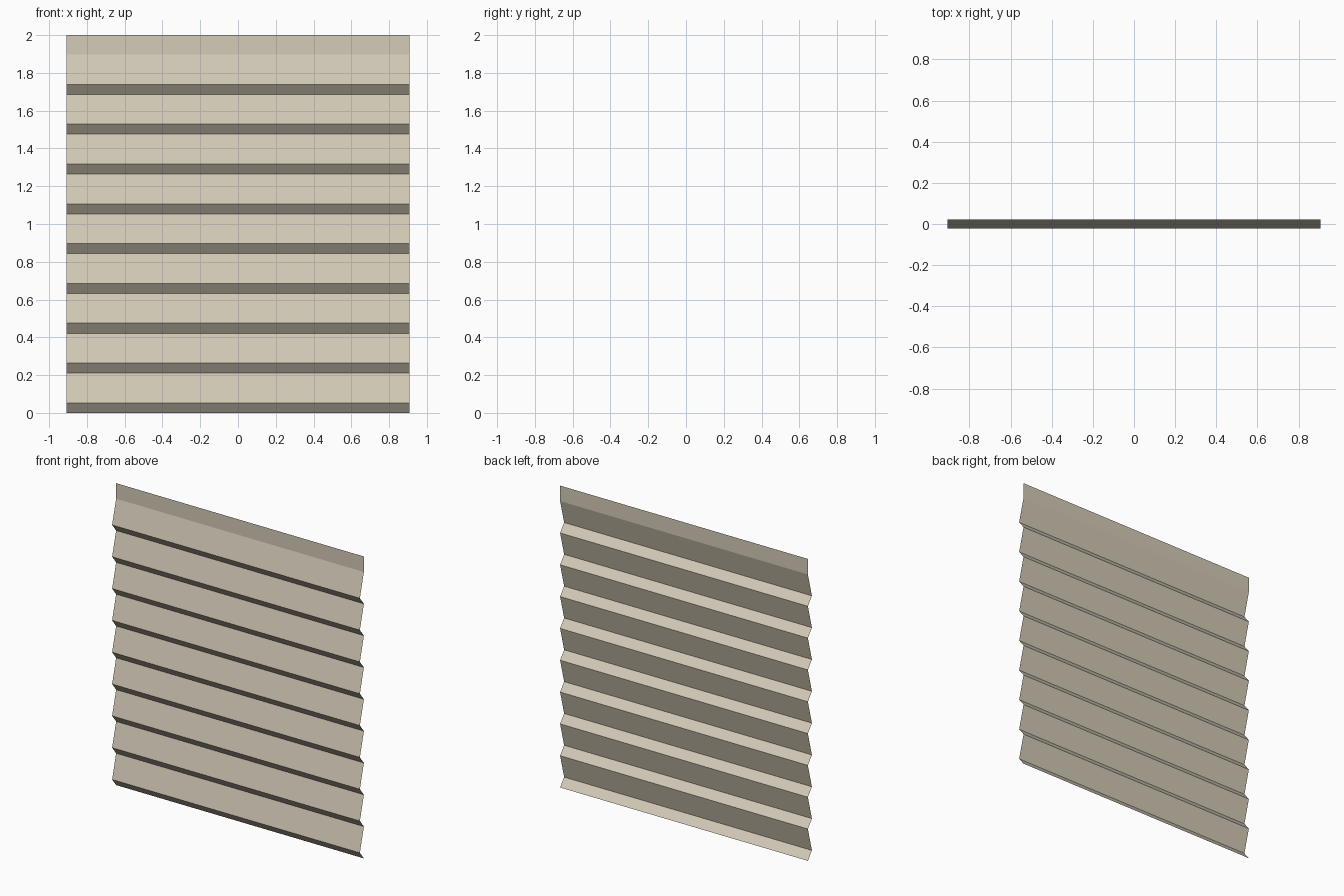
import bpy

if "Cube" in bpy.data.objects:
    bpy.data.objects.remove(bpy.data.objects["Cube"])

HALF_W = 0.908    # half width in x
DEPTH = 0.021     # folds reach +/- this in y
PITCH = 0.2108    # height of one board course
LIP = 0.053       # height of the underside step of a course
COURSES = 9

# Side profile (y, z): each course steps forward, then leans back
profile = [(DEPTH, 0.0)]
for i in range(COURSES):
    z = i * PITCH
    profile.append((-DEPTH, z + LIP))
    profile.append((DEPTH, z + PITCH))
# Flat upright strip along the top
profile.append((DEPTH, 2.0))

# Sweep the profile across the width as one thin sheet
verts = [(x, y, z) for y, z in profile for x in (-HALF_W, HALF_W)]
faces = [(2 * i, 2 * i + 1, 2 * i + 3, 2 * i + 2) for i in range(len(profile) - 1)]

mesh = bpy.data.meshes.new("siding_panel")
mesh.from_pydata(verts, [], faces)
mesh.update()
panel = bpy.data.objects.new("siding_panel", mesh)
bpy.context.collection.objects.link(panel)

# Tan paint
paint = bpy.data.materials.new("tan_paint")
paint.diffuse_color = (0.66, 0.60, 0.48, 1.0)
paint.use_nodes = True
paint.node_tree.nodes["Principled BSDF"].inputs["Base Color"].default_value = paint.diffuse_color
mesh.materials.append(paint)
